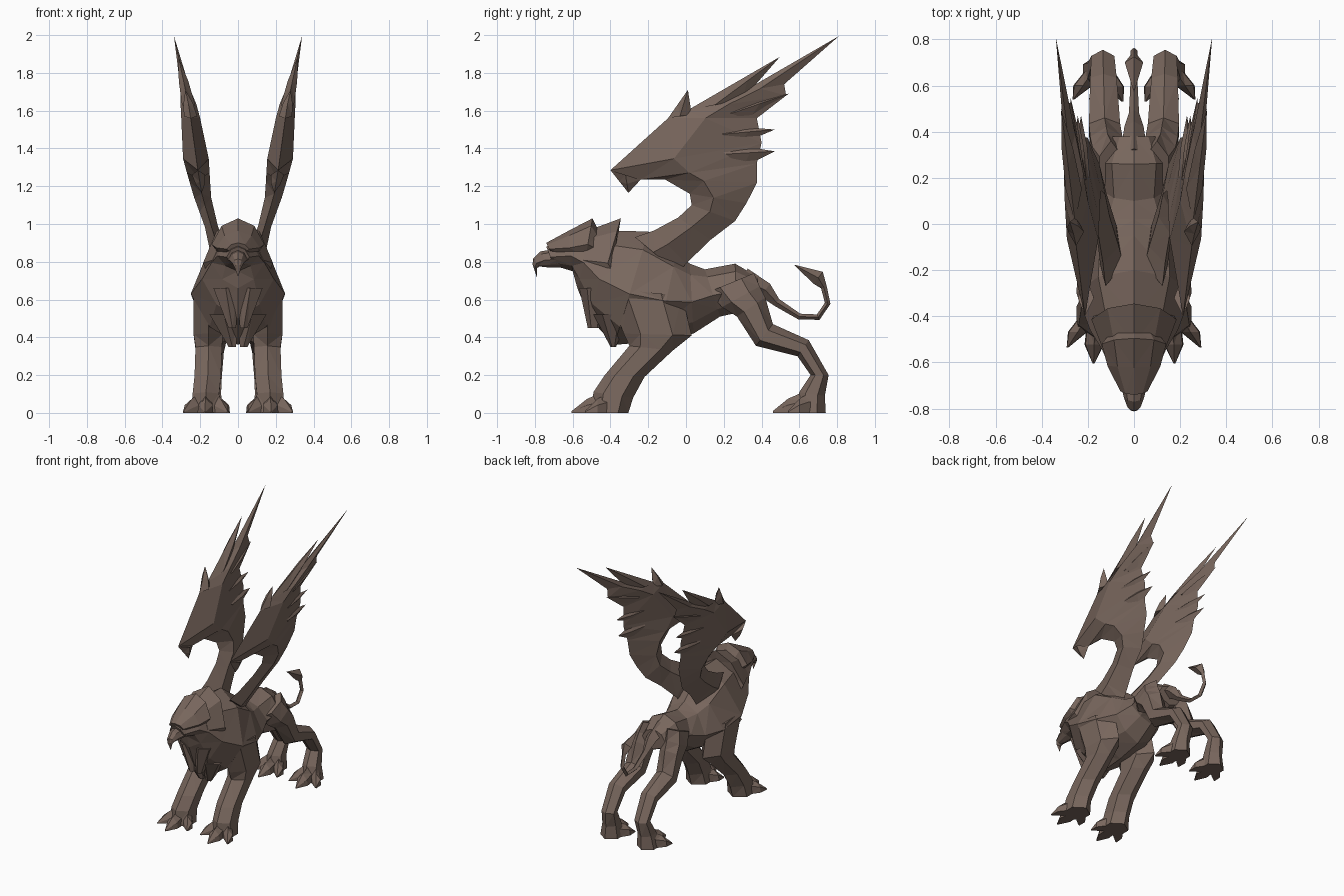
import bpy, bmesh
from mathutils import Vector

brown = bpy.data.materials.new("warm brown")
brown.diffuse_color = (0.19, 0.135, 0.11, 1)


def loft(name, strands, mirror=False):
    """Each strand is a list of rings with equal point counts; skinned and capped."""
    bm = bmesh.new()
    for rings in strands:
        for s in ((1, -1) if mirror else (1,)):
            vs = [[bm.verts.new((s * p[0], p[1], p[2])) for p in r] for r in rings]
            n = len(vs[0])
            for a, b in zip(vs, vs[1:]):
                for i in range(n):
                    j = (i + 1) % n
                    bm.faces.new((a[i], a[j], b[j], b[i]))
            bm.faces.new(vs[0])
            bm.faces.new(vs[-1][::-1])
    bmesh.ops.remove_doubles(bm, verts=bm.verts, dist=0.0005)
    bmesh.ops.triangulate(bm, faces=bm.faces)
    bmesh.ops.recalc_face_normals(bm, faces=bm.faces)
    me = bpy.data.meshes.new(name)
    bm.to_mesh(me)
    bm.free()
    me.materials.append(brown)
    ob = bpy.data.objects.new(name, me)
    bpy.context.collection.objects.link(ob)
    return ob


def body_ring(yt, zt, yb, zb, w):
    """Symmetric eight-sided section from a top point to a bottom point."""
    prof = [(0, 0), (.62, .16), (1, .55), (.6, .84), (0, 1), (-.6, .84), (-1, .55), (-.62, .16)]
    return [(w * k, yt + (yb - yt) * t, zt + (zb - zt) * t) for k, t in prof]


def limb_ring(yf, zf, yb, zb, xi, xo):
    """Six-sided limb section between a front and a back point."""
    xm = (xi + xo) / 2
    prof = [(xm, 0), (xo, .25), (xo, .72), (xm, 1), (xi, .72), (xi, .25)]
    return [(x, yf + (yb - yf) * t, zf + (zb - zf) * t) for x, t in prof]


# torso from face to rump
loft("torso", [[body_ring(*s) for s in (
    (-.74, .88, -.70, .78, .06), (-.62, .93, -.60, .75, .11), (-.50, .96, -.575, .66, .14),
    (-.40, .965, -.51, .50, .19), (-.20, .96, -.38, .36, .25), (-.05, .85, -.15, .38, .235),
    (.02, .79, .04, .42, .18), (.10, .76, .18, .51, .14), (.26, .79, .27, .53, .155),
    (.38, .72, .38, .57, .10))]])

# beak with a hooked tip
loft("beak", [[body_ring(*s) for s in (
    (-.68, .87, -.66, .77, .065), (-.77, .855, -.73, .77, .045),
    (-.81, .815, -.775, .775, .03), (-.812, .785, -.79, .765, .02), (-.79, .72, -.79, .72, 0))]])

# swept head cap and neck ruff
loft("head_cap", [[body_ring(*s) for s in (
    (-.74, .90, -.71, .84, .06), (-.62, .965, -.61, .80, .115), (-.495, 1.03, -.54, .78, .14),
    (-.46, .96, -.50, .80, .11))]])
loft("neck_ruff", [[body_ring(*s) for s in (
    (-.52, .965, -.56, .68, .135), (-.345, 1.03, -.47, .60, .185), (-.36, .94, -.42, .60, .17))]])

# hanging breast feathers
loft("breast_feathers", [
    [limb_ring(yf, zt, yb, zt, 0, xo), limb_ring(tf, zb, tb, zb, 0.01, .05)]
    for yf, yb, zt, tf, tb, zb, xo in (
        (-.565, -.40, .66, -.52, -.45, .45, .13), (-.49, -.30, .52, -.40, -.37, .35, .15))], True)


# legs
fore = [(-.42, .66, -.02, .62, .08, .235), (-.33, .42, .03, .41, .08, .235),
        (-.30, .355, -.07, .33, .085, .225), (-.43, .20, -.22, .19, .09, .23),
        (-.49, .11, -.28, .08, .10, .24), (-.50, .0, -.305, .0, .09, .25)]
hind = [(.12, .64, .36, .74, .05, .15), (.19, .56, .39, .67, .05, .18), (.27, .51, .42, .61, .05, .19),
        (.37, .355, .46, .47, .06, .195), (.59, .30, .65, .385, .075, .19),
        (.66, .20, .755, .20, .085, .185), (.60, .11, .735, .09, .09, .20),
        (.57, .0, .74, .0, .08, .22)]
loft("front_legs", [[limb_ring(*s) for s in fore]], True)
loft("hind_legs", [[limb_ring(*s) for s in hind]], True)


def toe(x0, y0, x1, y1):
    """Wedge toe: wide knuckle tapering to a claw on the ground."""
    rings = []
    for t, w, h in ((0, .035, .11), (.5, .042, .075), (1, .004, .01)):
        x, y = x0 + (x1 - x0) * t, y0 + (y1 - y0) * t
        rings.append([(x - w, y, 0), (x - w * .9, y, h * .55), (x, y, h),
                      (x + w * .9, y, h * .55), (x + w, y, 0)])
    return rings


loft("front_toes", [toe(.17, -.44, .175, -.605), toe(.20, -.40, .288, -.535),
                    toe(.13, -.40, .055, -.52)], True)
loft("hind_toes", [toe(.15, .62, .155, .46), toe(.18, .66, .262, .54),
                   toe(.12, .66, .05, .53)], True)

# tail: diamond sections along a curve, ending in a tuft
path = [(.30, .71, .06), (.42, .65, .042), (.48, .585, .022), (.60, .51, .016), (.70, .507, .016),
        (.75, .58, .015), (.73, .665, .016), (.70, .715, .04), (.57, .785, .0)]
rings = []
for i, (y, z, r) in enumerate(path):
    a, b = path[max(i - 1, 0)], path[min(i + 1, len(path) - 1)]
    d = Vector((b[0] - a[0], b[1] - a[1])).normalized()
    rings.append([(r, y, z), (0, y - d.y * r, z + d.x * r), (-r, y, z), (0, y + d.y * r, z - d.x * r)])
loft("tail", [rings])


def lean(z):
    """Sideways position of the wing plane at a height."""
    pts = [(.7, .06), (.8, .08), (.95, .13), (1.15, .19), (1.4, .232), (1.6, .255), (2, .34)]
    for (z0, x0), (z1, x1) in zip(pts, pts[1:]):
        if z <= z1:
            return x0 + (x1 - x0) * (z - z0) / (z1 - z0)
    return .34


def wing_ring(y0, z0, y1, z1, t, k=.42):
    """Diamond section from leading edge to trailing edge, t thick each side."""
    ym, zm = y0 + (y1 - y0) * k, z0 + (z1 - z0) * k
    c = lean(zm)
    return [(lean(z0), y0, z0), (c + t, ym, zm), (lean(z1), y1, z1), (c - t, ym, zm)]


# main wing blades
loft("wings", [[wing_ring(*s) for s in (
    (-.27, .93, -.04, .74, .05), (-.17, .965, .0, .79, .045), (-.04, 1.035, .13, .916, .035),
    (.03, 1.10, .26, 1.016, .04), (.02, 1.16, .32, 1.11, .045), (-.11, 1.235, .375, 1.217, .055),
    (-.24, 1.235, .375, 1.32, .06), (-.40, 1.285, .40, 1.43, .068),
    (-.095, 1.56, .375, 1.56, .05), (.005, 1.60, .53, 1.68, .042), (.30, 1.70, .52, 1.74, .025),
    (.81, 1.995, .81, 1.995, 0))]], True)

# separate feathers: base edge, then tip
feathers = [(-.095, 1.56, .03, 1.58, .01, 1.71), (.005, 1.60, .30, 1.66, .497, 1.885),
            (.15, 1.62, .33, 1.55, .545, 1.69), (.10, 1.53, .28, 1.42, .47, 1.50),
            (.12, 1.44, .30, 1.30, .47, 1.385), (-.24, 1.235, -.40, 1.285, -.305, 1.165)]
loft("wing_feathers", [[wing_ring(a, b, c, d, .035, .5), wing_ring(
    a + (e - a) * .5, b + (f - b) * .5, c + (e - c) * .5, d + (f - d) * .5, .025, .5),
    wing_ring(e, f, e, f, 0)] for a, b, c, d, e, f in feathers], True)
